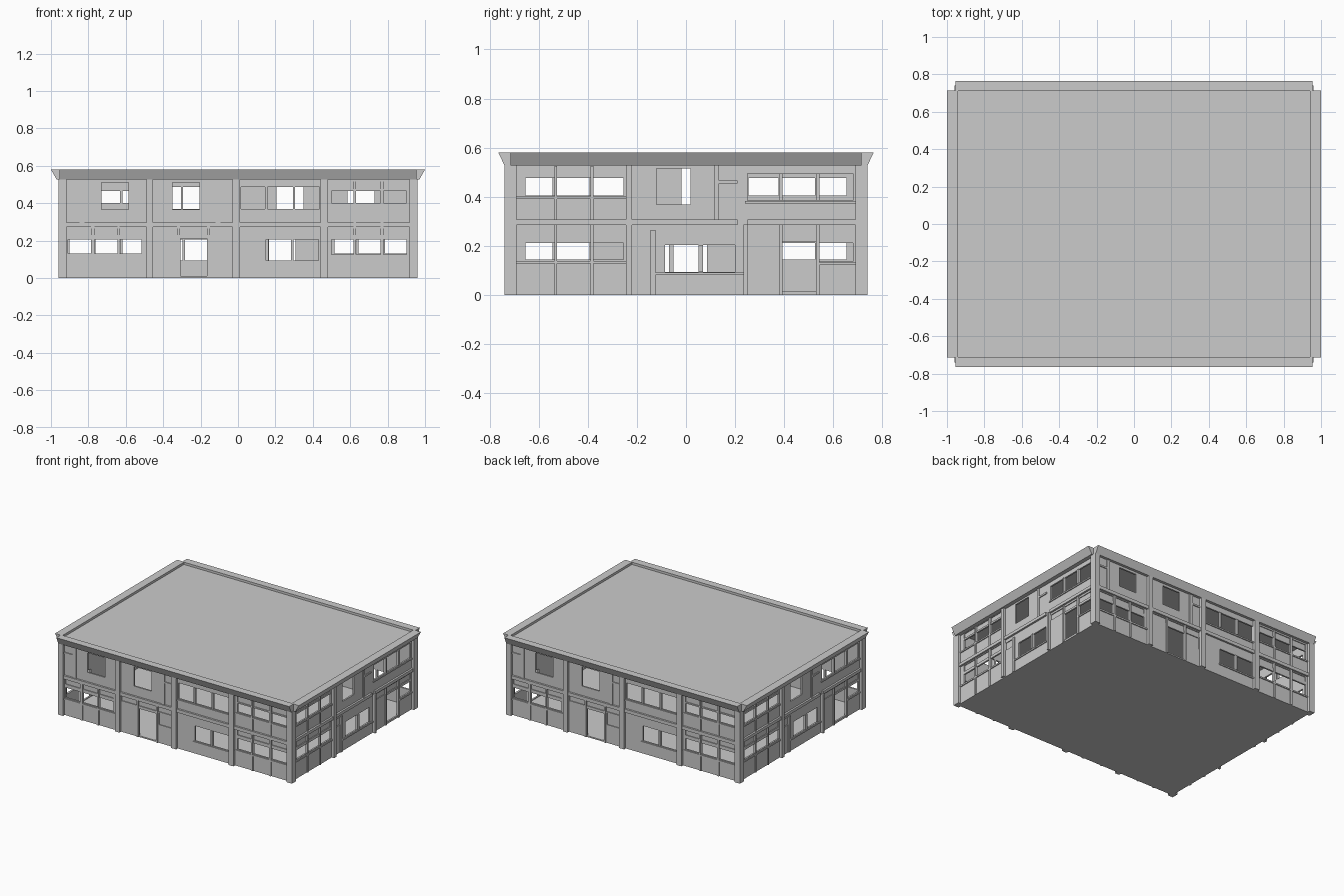
import bpy
import bmesh
from math import radians
from mathutils import Matrix

cube = bpy.data.objects.get("Cube")
if cube:
    bpy.data.objects.remove(cube)

grey = bpy.data.materials.new("plain_grey")
grey.use_nodes = True
colour = (0.6, 0.6, 0.6, 1)
grey.diffuse_color = colour
grey.node_tree.nodes["Principled BSDF"].inputs["Base Color"].default_value = colour


def finish(name, bm, matrix=Matrix()):
    bmesh.ops.recalc_face_normals(bm, faces=bm.faces)
    mesh = bpy.data.meshes.new(name)
    bm.to_mesh(mesh)
    bm.free()
    mesh.materials.append(grey)
    obj = bpy.data.objects.new(name, mesh)
    obj.matrix_world = matrix
    bpy.context.scene.collection.objects.link(obj)
    return obj


def add_box(bm, u0, u1, z0, z1, back, front):
    """Box on a facade; back and front are distances out from the wall."""
    size = Matrix.Diagonal((u1 - u0, front - back, z1 - z0, 1))
    centre = Matrix.Translation(((u0 + u1) / 2, -(back + front) / 2, (z0 + z1) / 2))
    bmesh.ops.create_cube(bm, size=1, matrix=centre @ size)


def boxes(name, rects, back, front, matrix):
    bm = bmesh.new()
    for rect in rects:
        add_box(bm, *rect, back, front)
    finish(name, bm, matrix)


def wall(name, half, top, holes, thick, matrix):
    """Sheet with rectangular openings, thickened inwards."""
    us = sorted({-half, half, *(u for h in holes for u in h[:2])})
    zs = sorted({0, top, *(z for h in holes for z in h[2:])})
    bm = bmesh.new()
    grid = [[bm.verts.new((u, 0, z)) for z in zs] for u in us]
    for i in range(len(us) - 1):
        for j in range(len(zs) - 1):
            u, z = (us[i] + us[i + 1]) / 2, (zs[j] + zs[j + 1]) / 2
            if not any(a < u < b and c < z < d for a, b, c, d in holes):
                bm.faces.new((grid[i][j], grid[i + 1][j],
                              grid[i + 1][j + 1], grid[i][j + 1]))
    loose = [v for v in bm.verts if not v.link_faces]
    bmesh.ops.delete(bm, geom=loose, context="VERTS")
    outer = bm.faces[:]
    back = bmesh.ops.extrude_face_region(bm, geom=outer, use_keep_orig=True)
    moved = [g for g in back["geom"] if isinstance(g, bmesh.types.BMVert)]
    bmesh.ops.translate(bm, verts=moved, vec=(0, thick, 0))
    finish(name, bm, matrix)


def prism(name, profile, half, matrix):
    """Cornice section (distance out, height) run along the facade."""
    bm = bmesh.new()
    face = bm.faces.new([bm.verts.new((-half, -d, z)) for d, z in profile])
    run = bmesh.ops.extrude_face_region(bm, geom=[face], use_keep_orig=True)
    moved = [g for g in run["geom"] if isinstance(g, bmesh.types.BMVert)]
    bmesh.ops.translate(bm, verts=moved, vec=(2 * half, 0, 0))
    finish(name, bm, matrix)


def row(spans, z0, z1):
    return [(a, b, z0, z1) for a, b in spans]


def gaps(spans, z0, z1):
    """Mullions standing between neighbouring spans."""
    return [(a[1], b[0], z0, z1) for a, b in zip(spans, spans[1:])]


# Long facade, four bays
b1 = [(-0.91, -0.785), (-0.767, -0.645), (-0.633, -0.516)]
b2 = [(-0.45, -0.325), (-0.31, -0.165), (-0.15, -0.03)]
b3 = [(0.015, 0.145), (0.157, 0.293), (0.305, 0.437)]
b4 = [(0.5, 0.617), (0.63, 0.763), (0.778, 0.9)]
pair = [(0.15, 0.283), (0.297, 0.43)]
long_side = dict(
    half=0.94, offset=0.72, cornice=(0.955, 0.045, 0.02, -0.01),
    windows=row(b1, 0.13, 0.205) + row(b4, 0.125, 0.205) + row(b4, 0.4, 0.465)
    + row(b3, 0.37, 0.487) + row(pair, 0.093, 0.205)
    + [(-0.73, -0.585, 0.366, 0.51), (-0.35, -0.205, 0.366, 0.51),
       (-0.307, -0.163, 0.01, 0.21)],
    recesses=row(b1, 0.23, 0.265) + row(b2, 0.23, 0.265) + row(b4, 0.475, 0.515)
    + row(b4, 0.23, 0.265) + [(-0.145, -0.035, 0.135, 0.22)],
    pilasters=row([(-0.96, -0.917), (-0.49, -0.455), (-0.03, 0.01),
                   (0.44, 0.48), (0.917, 0.96)], 0, 0.53),
    ledges=row([(-0.917, -0.49), (-0.455, -0.03), (0.01, 0.44),
                (0.48, 0.917)], 0.272, 0.297),
    trim=gaps(b1, 0, 0.272) + gaps(b2, 0, 0.272) + gaps(b4, 0, 0.525)
    + gaps(b3, 0.37, 0.487) + gaps(pair, 0.093, 0.205)
    + row([(-0.847, -0.82), (-0.12, -0.093)], 0.297, 0.527)
    + row([(-0.917, -0.847), (-0.093, -0.03)], 0.455, 0.467)
    + [(-0.917, -0.49, 0.113, 0.125), (0.48, 0.917, 0.11, 0.12),
       (0.48, 0.917, 0.385, 0.395), (0.01, 0.44, 0.355, 0.365),
       (0.14, 0.44, 0.08, 0.09)],
)

# Short facade, three bays
a = [(-0.655, -0.537), (-0.525, -0.39), (-0.378, -0.255)]
c = [(0.25, 0.38), (0.394, 0.53), (0.545, 0.68)]
duo = [(-0.085, 0.05), (0.07, 0.2)]
short_side = dict(
    half=0.72, offset=0.94, cornice=(0.715, 0.06, 0.03, 0.0),
    windows=row(a, 0.404, 0.477) + row(a, 0.143, 0.212) + row(c, 0.385, 0.495)
    + row(duo, 0.093, 0.203)
    + [(-0.12, 0.018, 0.367, 0.515), (0.394, 0.53, 0.015, 0.215),
       (0.545, 0.68, 0.135, 0.212)],
    recesses=row(a, 0.49, 0.525) + row(a, 0.233, 0.278) + row(c, 0.23, 0.27)
    + [(-0.22, -0.145, 0.205, 0.26)],
    pilasters=row([(-0.72, -0.69), (0.69, 0.72)], 0, 0.53)
    + [(-0.245, -0.22, 0, 0.53), (0.235, 0.25, 0, 0.286)],
    ledges=row([(-0.69, -0.245), (-0.22, 0.21), (0.25, 0.69)], 0.284, 0.306),
    trim=gaps(a, 0, 0.525) + gaps(c, 0, 0.284) + gaps(c, 0.385, 0.495)
    + gaps(duo, 0.093, 0.203)
    + [(0.115, 0.135, 0.306, 0.527), (0.135, 0.21, 0.453, 0.465),
       (-0.69, -0.245, 0.127, 0.138), (-0.69, -0.245, 0.39, 0.4),
       (0.545, 0.69, 0.122, 0.132), (-0.145, -0.125, 0, 0.265),
       (0.24, 0.69, 0.372, 0.382), (-0.125, 0.235, 0.08, 0.09)],
)

THICK, WALL_TOP = 0.012, 0.55
for turn, (name, side) in enumerate([("front", long_side), ("left", short_side),
                                     ("back", long_side), ("right", short_side)]):
    place = Matrix.Rotation(radians(90 * turn), 4, "Z")
    place = place @ Matrix.Translation((0, -side["offset"], 0))
    wall(name + "_wall", side["half"], WALL_TOP,
         side["windows"] + side["recesses"], THICK, place)
    boxes(name + "_recessed_panels", side["recesses"], -THICK, -THICK / 2, place)
    boxes(name + "_pilasters", side["pilasters"], -0.002, 0.02, place)
    boxes(name + "_ledges", side["ledges"], -0.002, 0.014, place)
    boxes(name + "_window_trim", side["trim"], -0.002, 0.007, place)
    half, tip, foot, inner = side["cornice"]
    prism(name + "_cornice",
          [(inner, 0.527), (foot, 0.527), (tip, 0.58), (inner, 0.58)], half, place)

# Roof and floor slabs
for name, x, y, z0, z1 in [("flat_roof", 0.94, 0.72, 0.55, 0.563),
                           ("floor", 0.935, 0.715, 0, 0.01)]:
    boxes(name, [(-x, x, z0, z1)], -y, y, Matrix())
